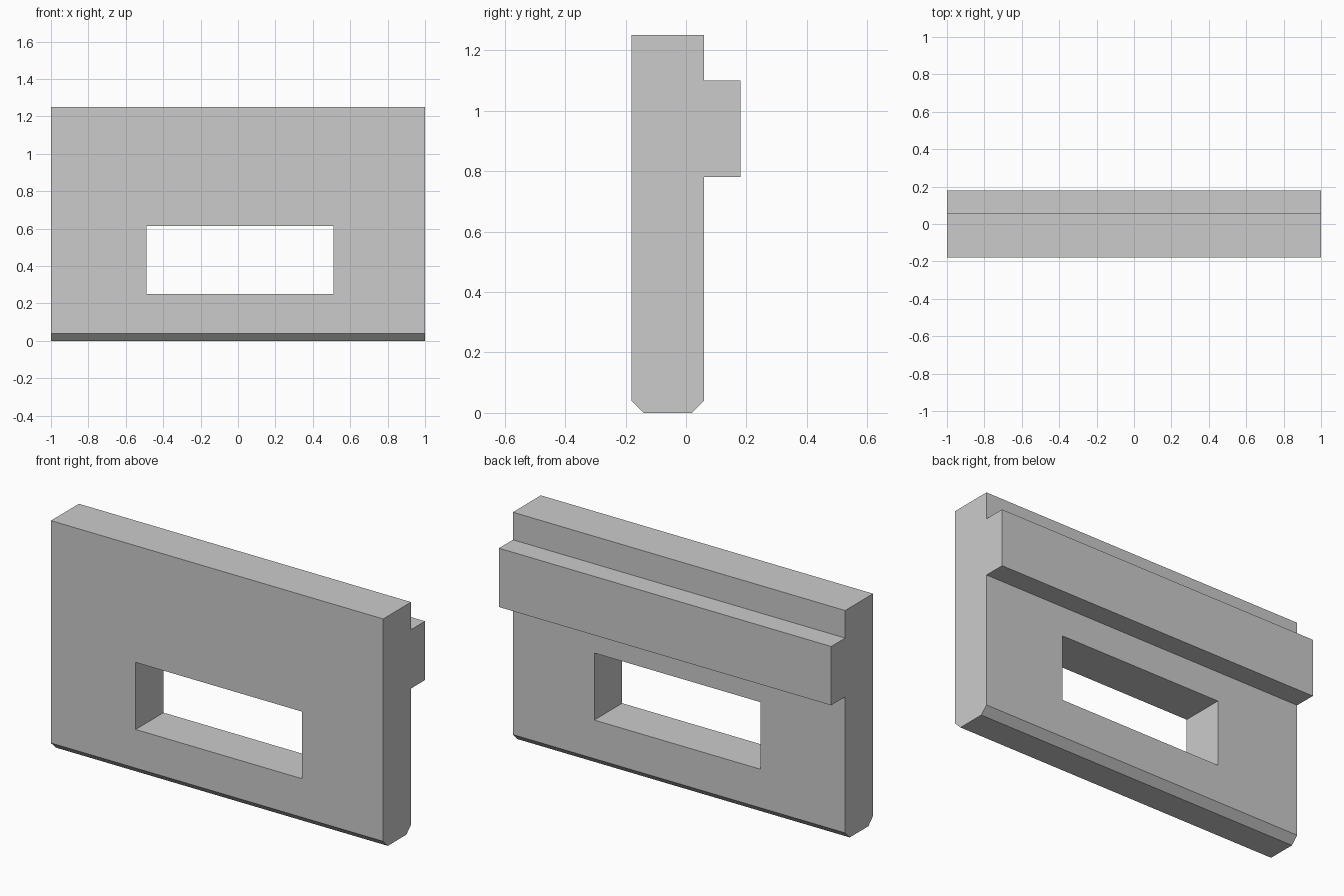
import bpy
import bmesh

cube = bpy.data.objects.get("Cube")
if cube:
    bpy.data.objects.remove(cube, do_unlink=True)

grey = bpy.data.materials.new("plain grey")
grey.use_nodes = True
colour = (0.6, 0.6, 0.6, 1)
grey.diffuse_color = colour
grey.node_tree.nodes["Principled BSDF"].inputs["Base Color"].default_value = colour


def extrude_profile(name, profile, x0, x1):
    """Sweep a closed (y, z) profile along x."""
    bm = bmesh.new()
    face = bm.faces.new([bm.verts.new((x0, y, z)) for y, z in profile])
    swept = bmesh.ops.extrude_face_region(bm, geom=[face])
    verts = [v for v in swept["geom"] if isinstance(v, bmesh.types.BMVert)]
    bmesh.ops.translate(bm, verts=verts, vec=(x1 - x0, 0, 0))
    bmesh.ops.recalc_face_normals(bm, faces=bm.faces)
    mesh = bpy.data.meshes.new(name)
    bm.to_mesh(mesh)
    bm.free()
    mesh.materials.append(grey)
    obj = bpy.data.objects.new(name, mesh)
    bpy.context.collection.objects.link(obj)
    return obj


# Plate with a chamfered foot and a rail along the back
front, back, rail = -0.18, 0.06, 0.18
chamfer, top = 0.04, 1.25
plate = extrude_profile("slotted_plate", [
    (front + chamfer, 0), (back - chamfer, 0), (back, chamfer),
    (back, 0.78), (rail, 0.78), (rail, 1.10), (back, 1.10),
    (back, top), (front, top), (front, chamfer)], -1, 1)

# Rectangular window cut through the plate
cutter = extrude_profile("window_cutter", [
    (-0.5, 0.25), (0.5, 0.25), (0.5, 0.615), (-0.5, 0.615)], -0.49, 0.51)
cutter.hide_render = True
cut = plate.modifiers.new("window", 'BOOLEAN')
cut.operation = 'DIFFERENCE'
cut.solver = 'EXACT'
cut.object = cutter

# Bake the cut and discard the cutter
bpy.context.view_layer.objects.active = plate
plate.select_set(True)
bpy.ops.object.modifier_apply(modifier=cut.name)
bpy.data.objects.remove(cutter, do_unlink=True)
